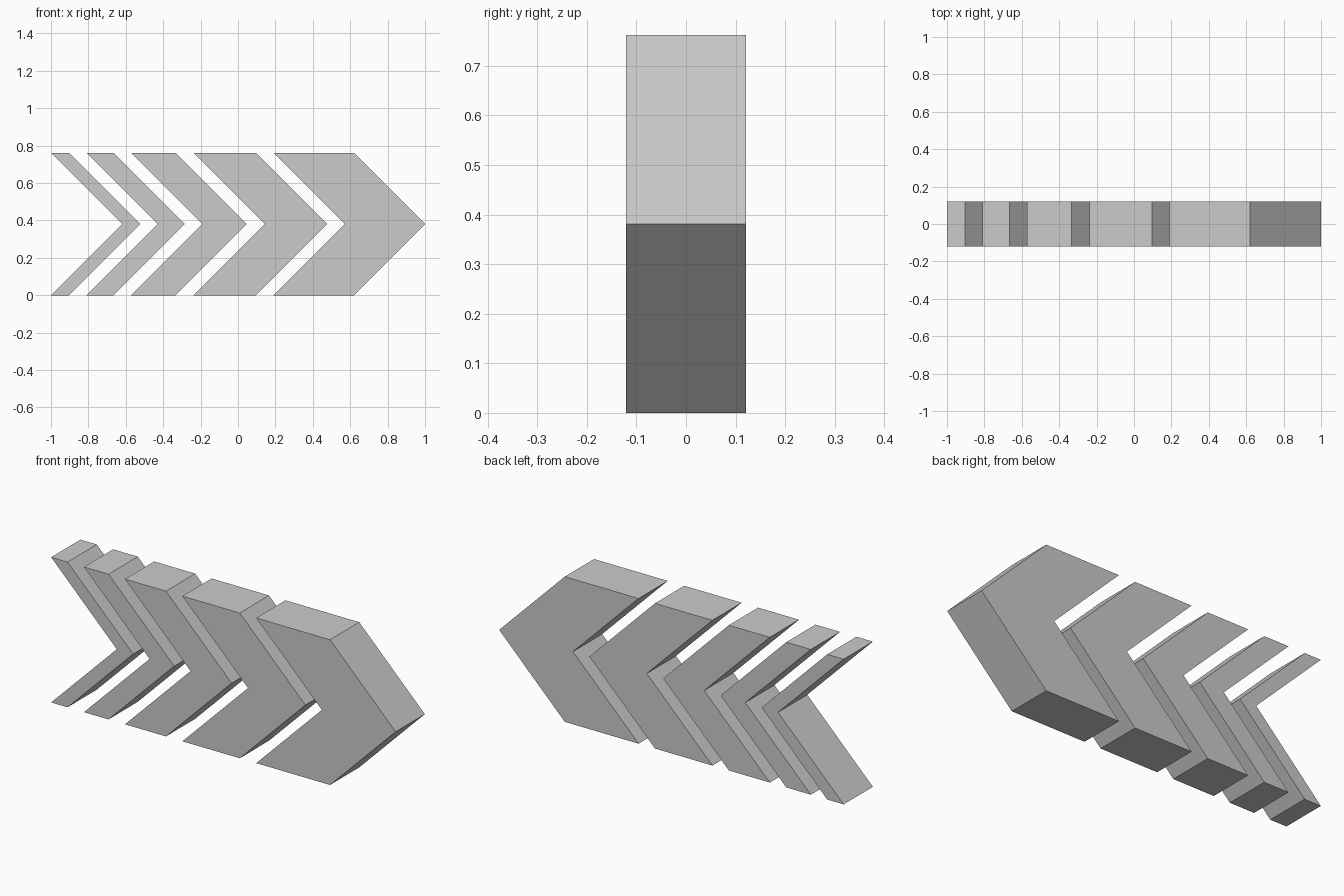
import bpy

if "Cube" in bpy.data.objects:
    bpy.data.objects.remove(bpy.data.objects["Cube"])

U = 1 / 21            # layout module: whole arrow is 42 modules long
HALF = 8 * U          # half height, also the forward reach of the point
DEPTH = 0.121         # half thickness


def chevron(name, x, w):
    """Extruded chevron pointing to +x, starting at x with band width w."""
    profile = [(x, 0), (x + w, 0), (x + w + HALF, HALF),
               (x + w, 2 * HALF), (x, 2 * HALF), (x + HALF, HALF)]
    n = len(profile)
    verts = [(px, y, pz) for y in (-DEPTH, DEPTH) for px, pz in profile]
    faces = [tuple(range(n)), tuple(reversed(range(n, 2 * n)))]
    faces += [(i, i + n, (i + 1) % n + n, (i + 1) % n) for i in range(n)]
    mesh = bpy.data.meshes.new(name)
    mesh.from_pydata(verts, [], faces)
    mesh.update()
    obj = bpy.data.objects.new(name, mesh)
    bpy.context.collection.objects.link(obj)


# Five chevrons, growing wider towards the tip, with equal gaps
x = -1.0
for i, modules in enumerate((2, 3, 5, 7, 9), 1):
    chevron(f"chevron_{i}", x, modules * U)
    x += (modules + 2) * U
